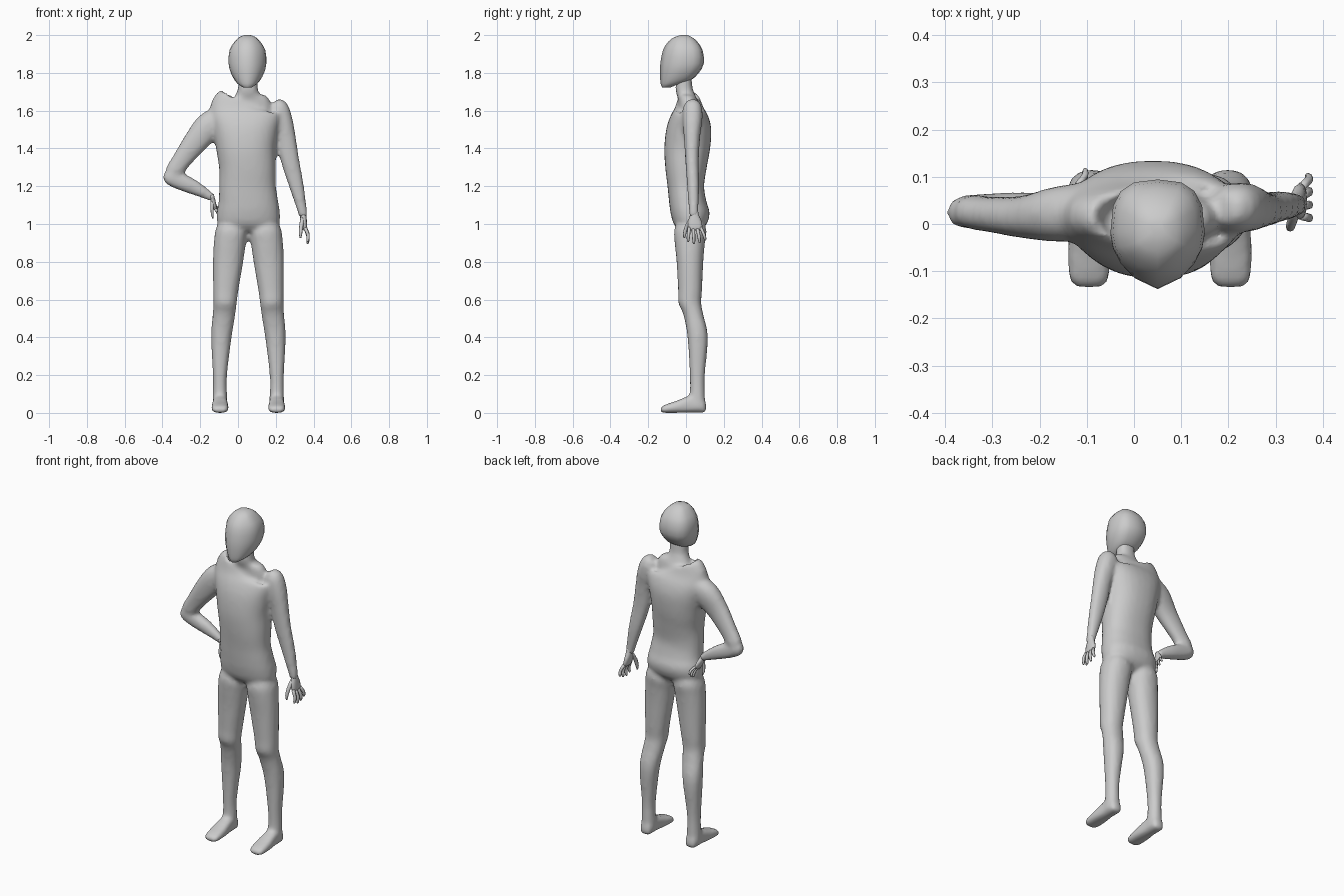
import bpy, bmesh, math
from mathutils import Vector, Matrix

CX = 0.055  # body midline


def spline(rows, n):
    # Catmull-Rom interpolation of the station rows
    out = []
    for i in range(len(rows) - 1):
        p = [Vector(rows[max(0, min(len(rows) - 1, i + k))]) for k in (-1, 0, 1, 2)]
        for s in range(n):
            t = s / n
            out.append(0.5 * (2 * p[1] + (p[2] - p[0]) * t
                              + (2 * p[0] - 5 * p[1] + 4 * p[2] - p[3]) * t * t
                              + (3 * p[1] - p[0] - 3 * p[2] + p[3]) * t ** 3))
    return out + [Vector(rows[-1])]


def loft(bm, rows, side=(0, 1, 0), sides=20, power=2.2, steps=4):
    # rows: x, y, z, half width, half depth (depth lies along "side")
    pts = spline(rows, steps)
    v = Vector(side)
    rings = []
    for i, r in enumerate(pts):
        c = Vector(r[:3])
        t = Vector(pts[min(i + 1, len(pts) - 1)][:3]) - Vector(pts[max(i - 1, 0)][:3])
        u = v.cross(t).normalized()
        ring = []
        for k in range(sides):
            a = math.tau * k / sides
            e = 2 / power
            cu = math.copysign(abs(math.cos(a)) ** e, math.cos(a))
            cv = math.copysign(abs(math.sin(a)) ** e, math.sin(a))
            ring.append(bm.verts.new(c + u * cu * max(r[3], .003) + v * cv * max(r[4], .003)))
        rings.append(ring)
    for a, b in zip(rings, rings[1:]):
        for k in range(sides):
            j = (k + 1) % sides
            bm.faces.new((a[k], a[j], b[j], b[k]))
    bm.faces.new(rings[0][::-1])
    bm.faces.new(rings[-1])


def box_rows(rows):
    # z, x min, x max, y front, y back -> loft stations
    return [((x0 + x1) / 2, (y0 + y1) / 2, z, (x1 - x0) / 2, (y1 - y0) / 2)
            for z, x0, x1, y0, y1 in rows]


def finish(name, bm):
    bmesh.ops.recalc_face_normals(bm, faces=bm.faces[:])
    me = bpy.data.meshes.new(name)
    bm.to_mesh(me)
    bm.free()
    for p in me.polygons:
        p.use_smooth = True
    ob = bpy.data.objects.new(name, me)
    bpy.context.collection.objects.link(ob)
    return ob


# Torso and neck
bm = bmesh.new()
loft(bm, box_rows([
    (.96, -.04, .15, -.03, .07), (1.0, -.105, .215, -.065, .11),
    (1.06, -.112, .222, -.082, .125), (1.12, -.103, .212, -.09, .108),
    (1.2, -.1, .2, -.098, .096), (1.3, -.1, .2, -.11, .11),
    (1.4, -.115, .2, -.115, .128), (1.5, -.135, .215, -.105, .134),
    (1.57, -.15, .23, -.083, .118), (1.62, -.14, .225, -.055, .088),
    (1.65, -.07, .18, -.04, .065), (1.68, -.018, .122, -.048, .05),
    (1.72, .0, .105, -.056, .035), (1.78, .0, .105, -.05, .03)]), sides=28, power=2.3)

# Legs and feet
for s in (-1, 1):
    leg = [(1.04, .03, .14, -.03, .08), (.97, .008, .172, -.062, .108),
           (.9, .014, .183, -.06, .1), (.8, .028, .188, -.05, .092),
           (.65, .053, .187, -.042, .085), (.58, .062, .186, -.04, .081),
           (.52, .07, .189, -.014, .092), (.4, .089, .198, .008, .116),
           (.2, .113, .188, .02, .1), (.1, .113, .188, .02, .1), (.03, .11, .192, .01, .103)]
    loft(bm, box_rows([(z, *sorted((CX + s * a, CX + s * b)), y0, y1)
                       for z, a, b, y0, y1 in leg]))
    foot = [(.107, .045, .02), (.095, .07, .034), (.04, .095, .038), (0, .085, .041),
            (-.05, .064, .046), (-.1, .047, .046), (-.125, .036, .04), (-.134, .025, .03)]
    loft(bm, [(CX + s * .15, y, h / 2, w, h / 2) for y, h, w in foot],
         side=(0, 0, 1), power=2.8)

# Bent arm, upper and lower
loft(bm, [(-.07, .03, 1.57, .06, .06), (-.15, .022, 1.52, .076, .06),
          (-.225, .015, 1.435, .065, .046), (-.3, .02, 1.335, .051, .038),
          (-.34, .025, 1.275, .047, .036), (-.362, .025, 1.24, .028, .025)])
loft(bm, [(-.388, .025, 1.27, .018, .018), (-.365, .025, 1.255, .042, .034),
          (-.32, .028, 1.232, .046, .036), (-.24, .034, 1.197, .04, .034),
          (-.165, .038, 1.157, .027, .025), (-.135, .038, 1.135, .02, .022)])
# Hanging arm
loft(bm, [(.19, .035, 1.645, .03, .03), (.21, .035, 1.615, .055, .05),
          (.233, .035, 1.55, .056, .052), (.252, .032, 1.47, .052, .044),
          (.275, .032, 1.34, .049, .036), (.31, .038, 1.2, .039, .032),
          (.338, .04, 1.08, .026, .026), (.345, .042, 1.04, .022, .024)])
body = finish("body", bm)
m = body.modifiers.new("merge", 'REMESH')
m.mode = 'VOXEL'
m.voxel_size = .012
m.use_smooth_shade = True
m = body.modifiers.new("soften", 'SMOOTH')
m.factor = .5
m.iterations = 5

# Head with pointed face
bm = bmesh.new()
loft(bm, box_rows([
    (1.722, .03, .07, -.125, -.085), (1.735, .008, .092, -.132, -.055),
    (1.757, -.015, .115, -.136, .02), (1.8, -.038, .138, -.138, .068),
    (1.85, -.05, .15, -.136, .094), (1.92, -.045, .145, -.122, .088),
    (1.965, -.018, .118, -.094, .06), (1.99, .008, .092, -.06, .03),
    (2.0, .035, .065, -.025, .005)]), sides=16, power=2.8, steps=2)
for v in bm.verts:
    if v.co.y < -.03:
        v.co.y += .035 * min(1, abs(v.co.x - .05) / .1) * min(1, (-.03 - v.co.y) / .06)
finish("head", bm)


# Hands: palm, four fingers and thumb, pointing down from the wrist
def hand(name, matrix):
    bm = bmesh.new()
    loft(bm, [(0, 0, .02, .016, .02), (.002, .002, -.01, .017, .024),
              (.006, .004, -.045, .016, .037), (.012, .006, -.08, .012, .037),
              (.014, .006, -.088, .006, .03)], sides=12, steps=2)
    for y, length in ((-.026, .07), (-.005, .08), (.016, .076), (.036, .062)):
        loft(bm, [(.012, y, -.075, .009, .009),
                  (.028, y * 1.3 + .004, -.078 - length * .5, .009, .009),
                  (.026, y * 1.45 + .006, -.078 - length * .92, .007, .007),
                  (.025, y * 1.45 + .006, -.08 - length, .003, .003)], sides=8, steps=2)
    loft(bm, [(0, -.012, -.02, .012, .012), (-.008, -.038, -.065, .011, .011),
              (-.012, -.05, -.105, .009, .009), (-.012, -.052, -.13, .004, .004)],
         sides=8, steps=2)
    bm.transform(matrix)
    finish(name, bm)


hand("hanging_hand", Matrix.Translation((.343, .043, 1.055)))
hand("hip_hand", Matrix.Translation((-.138, .036, 1.14)) @ Matrix.Rotation(math.radians(20), 4, 'X')
     @ Matrix.Rotation(math.radians(-8), 4, 'Y') @ Matrix.Scale(.78, 4))
